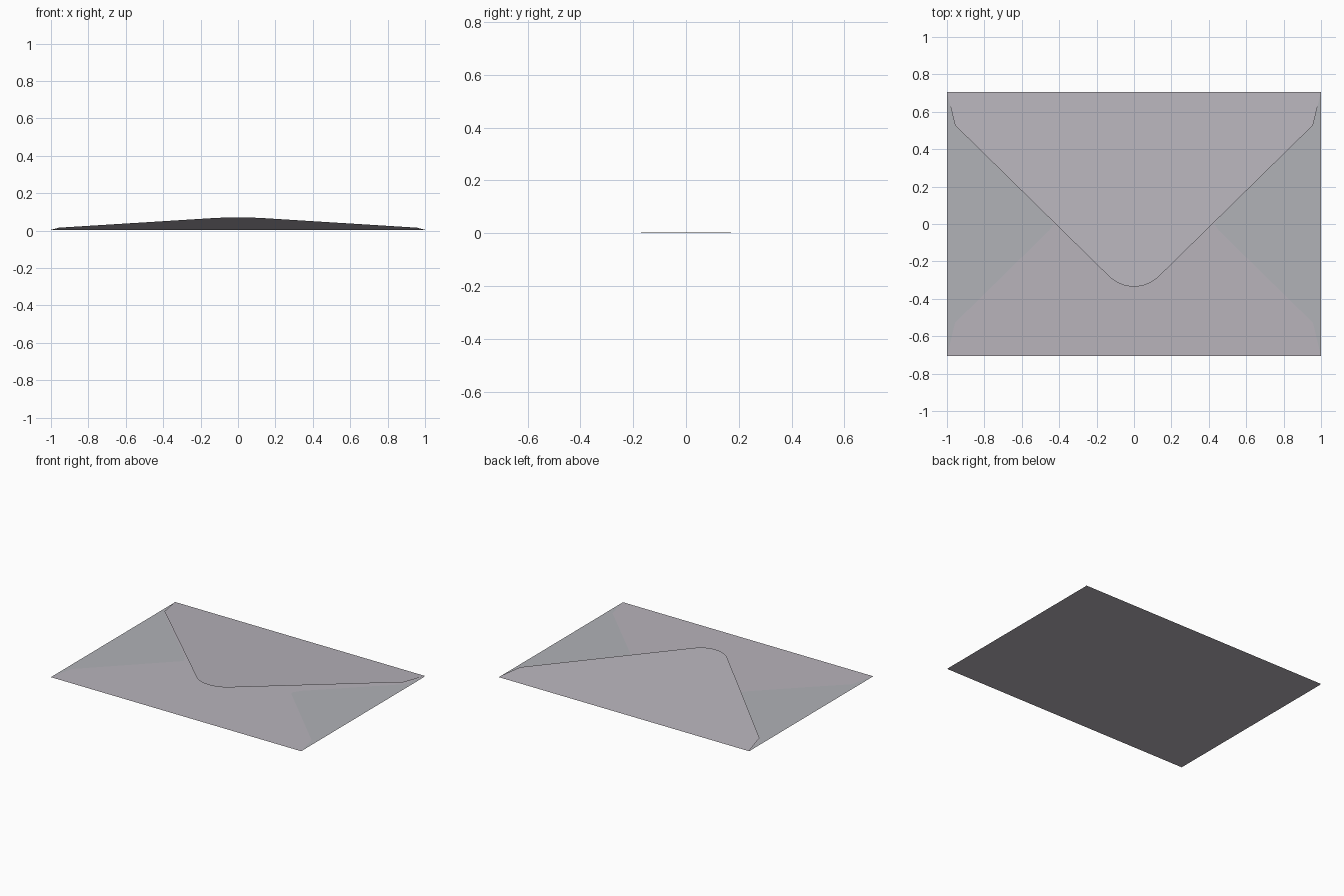
import bpy, math

if "Cube" in bpy.data.objects:
    bpy.data.objects.remove(bpy.data.objects["Cube"])

W, H = 1.0, 0.707          # half width, half height


def material(name, rgb):
    m = bpy.data.materials.new(name)
    m.diffuse_color = (*rgb, 1)
    m.use_nodes = True
    m.node_tree.nodes["Principled BSDF"].inputs["Base Color"].default_value = m.diffuse_color
    return m


paper = material("lilac grey paper", (0.48, 0.455, 0.50))
side_paper = material("cool grey paper", (0.44, 0.445, 0.475))


def sheet(name, outline, height, mat):
    """One flat paper face; height(x, y) gives its gentle tilt."""
    me = bpy.data.meshes.new(name)
    me.from_pydata([(x, y, height(x, y)) for x, y in outline], [],
                   [list(range(len(outline)))])
    me.materials.append(mat)
    ob = bpy.data.objects.new(name, me)
    bpy.context.collection.objects.link(ob)
    return ob


def flap_outline(tip_y):
    """Flap hinged at y = H, tapering to a rounded tip, counter-clockwise."""
    r = 0.19
    arc = [(r * math.sin(a), tip_y + r - r * math.cos(a))
           for a in [math.radians(-45 + 90 * i / 12) for i in range(13)]]
    return [(-W, H), (-0.957, 0.528)] + arc + [(0.957, 0.528), (W, H)]


# back panel
sheet("back_panel", [(-W, -H), (W, -H), (W, H), (-W, H)],
      lambda x, y: 0.0, paper)

# side flaps, hinged on the left and right edges
for s, name in ((-1, "left_flap"), (1, "right_flap")):
    pts = [(s * W, -H), (s * W, H), (s * 0.957, 0.528),
           (s * 0.47, 0.06), (s * 0.43, 0.0), (s * 0.47, -0.06),
           (s * 0.957, -0.528)]
    if s < 0:
        pts.reverse()
    sheet(name, pts, lambda x, y: 0.001 + 0.002 * (W - abs(x)), side_paper)

# bottom flap, glued over the side flaps
sheet("bottom_flap", [(-x, -y) for x, y in flap_outline(-0.335)],
      lambda x, y: 0.002 + 0.003 * (y + H) / (2 * H), paper)

# top flap, slightly lifted towards its tip
sheet("top_flap", flap_outline(-0.335),
      lambda x, y: 0.004 + 0.066 * (H - y) / (H + 0.335), paper)
